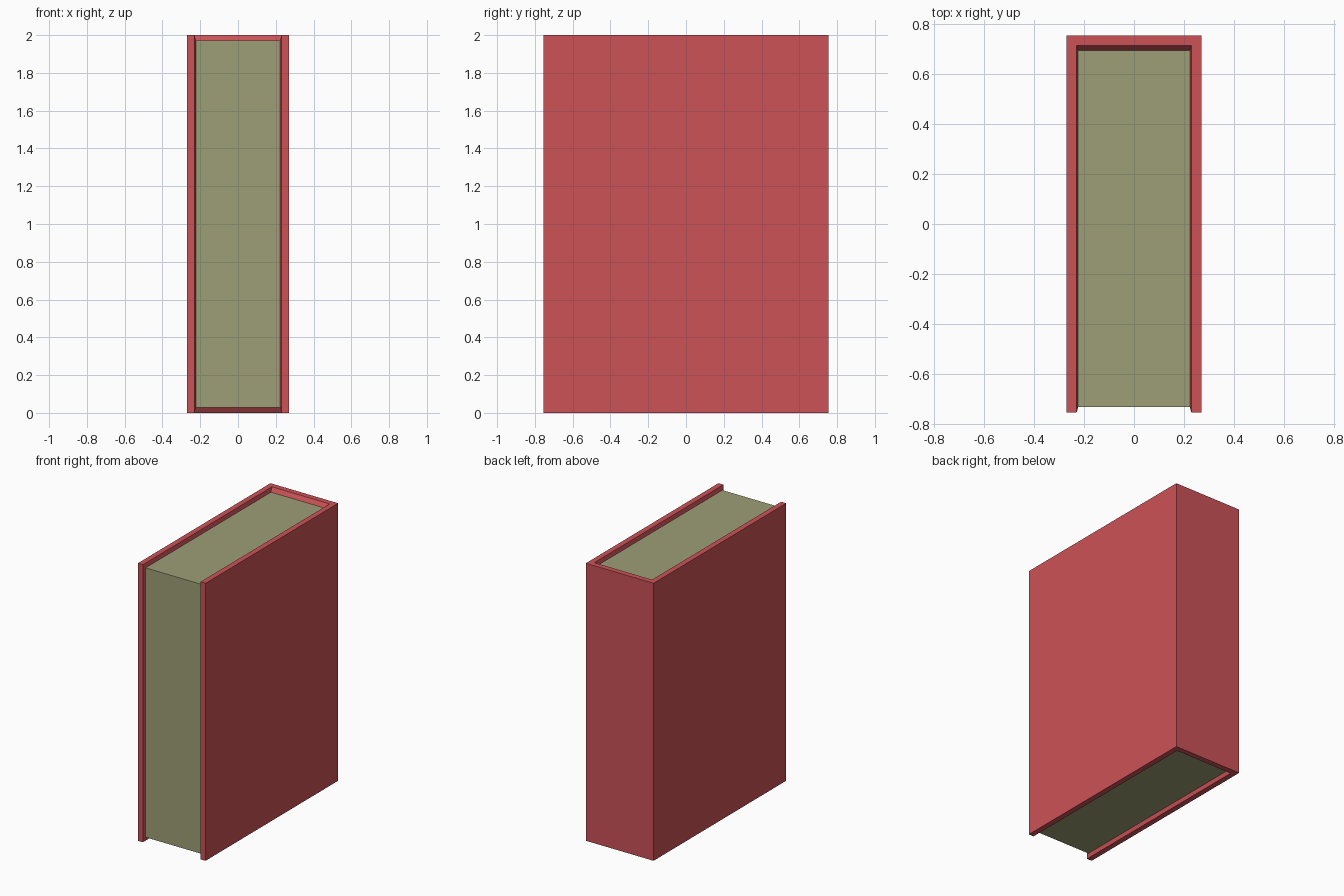
import bpy, bmesh
from mathutils import Vector, Matrix

if "Cube" in bpy.data.objects:
    bpy.data.objects.remove(bpy.data.objects["Cube"])

WIDTH, DEPTH, HEIGHT = 0.54, 1.51, 2.0
COVER = 0.04       # cover thickness
SHRINK = 0.971     # page block size relative to the open sides


def material(name, color):
    m = bpy.data.materials.new(name)
    m.diffuse_color = color
    m.use_nodes = True
    m.node_tree.nodes["Principled BSDF"].inputs["Base Color"].default_value = m.diffuse_color
    return m


# Closed block standing on the ground
bm = bmesh.new()
bmesh.ops.create_cube(bm, size=1, matrix=Matrix.Translation((0, 0, HEIGHT / 2))
                      @ Matrix.Diagonal((WIDTH, DEPTH, HEIGHT, 1)))

# Open sides (front, top, bottom): inset together to leave the cover edge
pages = [f for f in bm.faces if f.normal.y < -0.5 or abs(f.normal.z) > 0.5]
bmesh.ops.inset_region(bm, faces=pages, thickness=COVER,
                       use_boundary=True, use_even_offset=True)

# Recessed page block with slanted inner cover walls
bmesh.ops.inset_region(bm, faces=pages, thickness=0, use_boundary=True)
verts = list({v for f in pages for v in f.verts})
bmesh.ops.scale(bm, verts=verts, vec=Vector((SHRINK,) * 3),
                space=Matrix.Translation((0, 0, -HEIGHT / 2)))
for f in pages:
    f.material_index = 1

mesh = bpy.data.meshes.new("book")
bm.to_mesh(mesh)
bm.free()
mesh.materials.append(material("cover_red", (0.60, 0.085, 0.095, 1)))
mesh.materials.append(material("page_tan", (0.34, 0.345, 0.18, 1)))
book = bpy.data.objects.new("book", mesh)
bpy.context.collection.objects.link(book)
